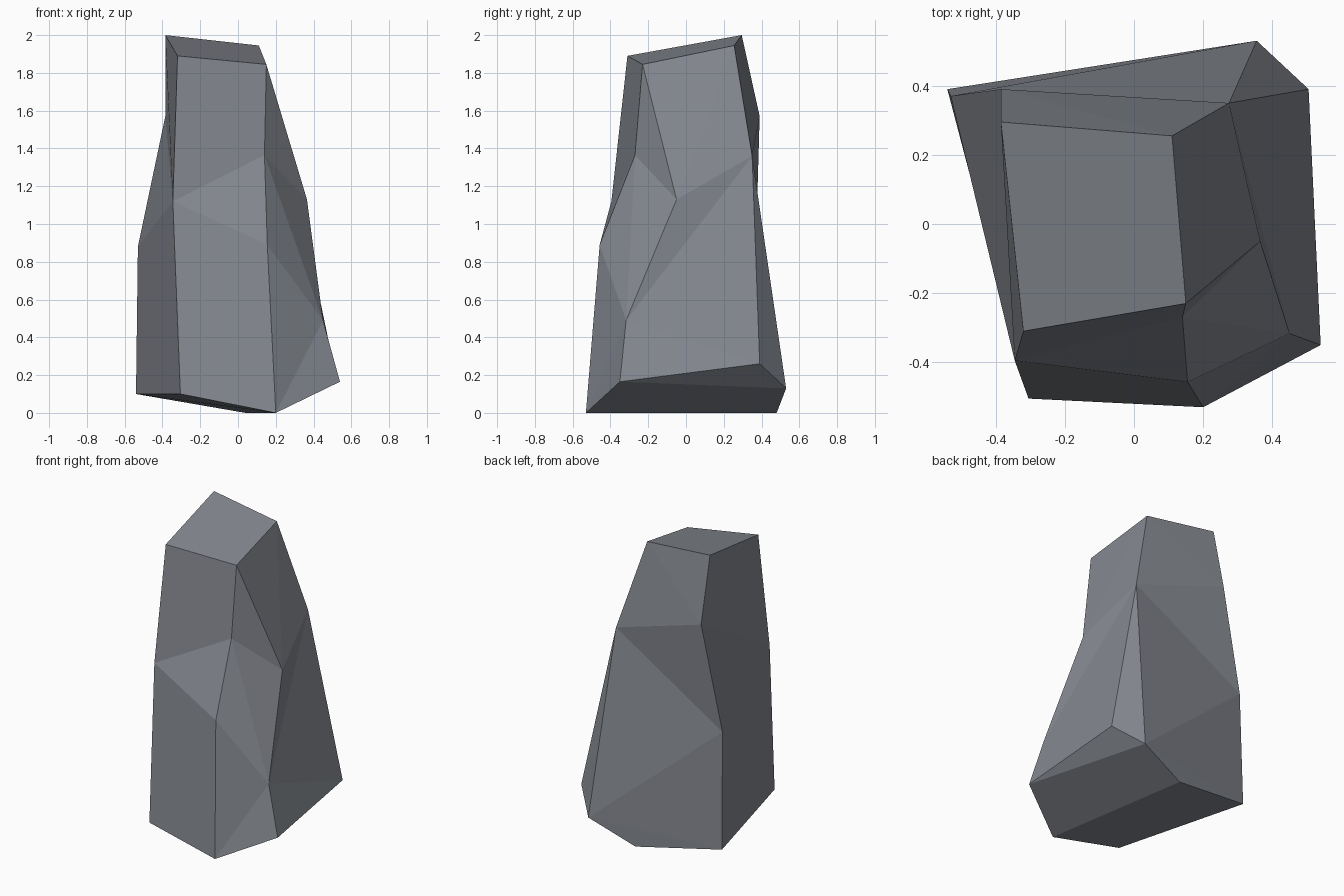
import bpy

if "Cube" in bpy.data.objects:
    bpy.data.objects.remove(bpy.data.objects["Cube"])

# Stone colour
stone = bpy.data.materials.new("slate_grey")
stone.diffuse_color = (0.23, 0.245, 0.275, 1)
stone.use_nodes = True
stone.node_tree.nodes["Principled BSDF"].inputs["Base Color"].default_value = stone.diffuse_color

# Corner points of the faceted boulder, from crown to base
corners = {
    # crown
    "A": (-0.385, 0.295, 2.0), "B": (0.11, 0.255, 1.945),
    "C": (0.15, -0.23, 1.845), "D": (-0.32, -0.31, 1.89),
    # shoulder
    "E": (-0.385, 0.39, 1.57), "F": (0.275, 0.35, 1.36),
    "G": (0.365, -0.05, 1.13), "H": (0.14, -0.27, 1.365),
    "I": (-0.345, -0.395, 1.12),
    # waist
    "J": (0.155, -0.457, 0.89), "K": (-0.53, 0.37, 0.88),
    "L": (0.45, -0.317, 0.49),
    # foot
    "M": (0.54, -0.35, 0.165), "N": (0.505, 0.39, 0.26),
    "O": (0.355, 0.53, 0.13), "P": (-0.54, 0.39, 0.10),
    "Q": (-0.305, -0.505, 0.10), "R": (0.20, -0.53, 0.0),
    "S": (0.04, 0.48, 0.0),
}

# Facets, each spelled by its corners counter-clockwise from outside
facets = (
    "DCBA "                          # crown
    "DIHC IJH IQRJ "                 # front
    "CHG HLG HJL JRL LRM "           # front right corner
    "CGB BGF GLF LNF LMN "           # right
    "BFE BEA EFK FOK FNO KOP POS "   # back
    "AEID EKI KPQI "                 # left
    "MON MRSO RQPS"                  # underside
).split()

names = list(corners)
mesh = bpy.data.meshes.new("boulder")
mesh.from_pydata(list(corners.values()), [],
                 [[names.index(c) for c in facet] for facet in facets])
mesh.materials.append(stone)
mesh.validate()
boulder = bpy.data.objects.new("boulder", mesh)
bpy.context.collection.objects.link(boulder)

# Make every facet face outward
bpy.context.view_layer.objects.active = boulder
boulder.select_set(True)
bpy.ops.object.mode_set(mode='EDIT')
bpy.ops.mesh.select_all(action='SELECT')
bpy.ops.mesh.normals_make_consistent(inside=False)
bpy.ops.object.mode_set(mode='OBJECT')
bpy.ops.object.shade_flat()
